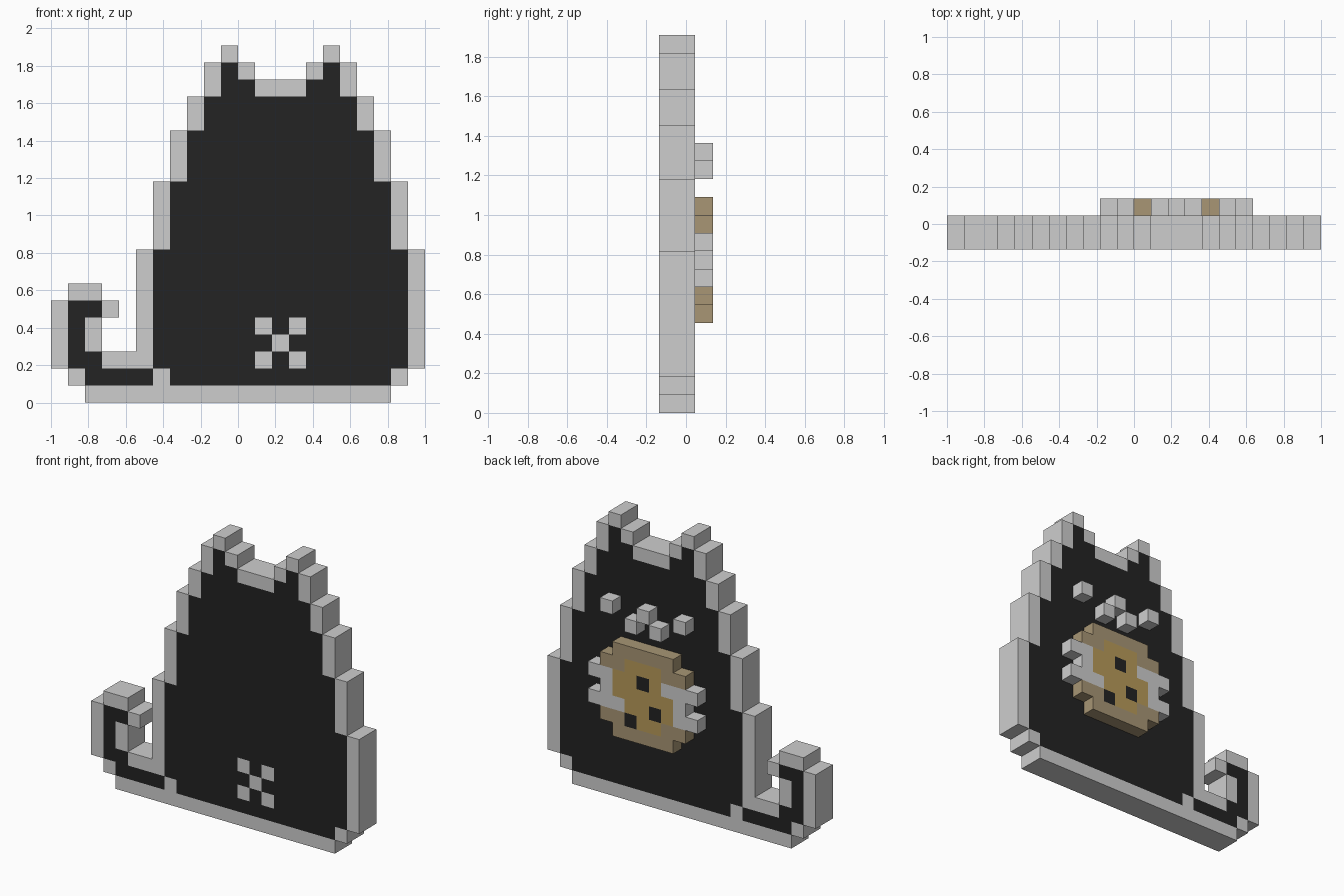
import bpy, bmesh
from mathutils import Vector

if "Cube" in bpy.data.objects:
    bpy.data.objects.remove(bpy.data.objects["Cube"])

C = 2 / 22                                   # size of one block
ORIGIN = Vector((-1, -1.5 * C, 0))


def material(name, rgb):
    m = bpy.data.materials.new(name)
    lin = [(v / 255 / 12.92) if v < 10 else ((v / 255 + 0.055) / 1.055) ** 2.4 for v in rgb]
    m.diffuse_color = (*lin, 1)
    m.use_nodes = True
    m.node_tree.nodes["Principled BSDF"].inputs["Base Color"].default_value = m.diffuse_color
    return m


GREY = material("light grey", (206, 206, 206))
BLACK = material("black", (35, 35, 35))
TAN = material("biscuit tan", (168, 150, 117))
GOLD = material("biscuit gold", (184, 155, 90))

cells = {}                                   # (column, layer, row) -> part name
part_material = {}


def fill(part, mat, spans, layers):
    """Each span is (first column, last column, first row, last row)."""
    part_material[part] = mat
    for c0, c1, r0, r1 in spans:
        for c in range(c0, c1 + 1):
            for r in range(r0, r1 + 1):
                for k in layers:
                    cells[c, k, r] = part


def mirrored(spans):
    """Repeat spans on the other side of the cat's middle column (13)."""
    return spans + [(26 - b, 26 - a, r0, r1) for a, b, r0, r1 in spans]


BODY = (0, 1)
# Stepped body: grey edge on both sides with black fur between
steps = [(5, 2, 8), (6, 9, 12), (7, 13, 15), (8, 16, 17)]
fill("body_fur", BLACK,
     [(c + 1, 25 - c, r0, r1) for c, r0, r1 in steps] + [(7, 19, 1, 1)], BODY)
fill("body_outline", GREY,
     mirrored([(c, c, r0, r1) for c, r0, r1 in steps] + [(6, 6, 1, 1)])
     + [(2, 19, 0, 0), (12, 14, 18, 18)], BODY)

# Ears
fill("ear_fur", BLACK, mirrored([(10, 11, 18, 18), (10, 10, 19, 19)]), BODY)
fill("ear_outline", GREY,
     mirrored([(9, 9, 18, 19), (11, 11, 19, 19), (10, 10, 20, 20)]), BODY)

# Curled tail
fill("tail_fur", BLACK, [(2, 5, 1, 1), (1, 2, 2, 2), (1, 1, 3, 4), (1, 2, 5, 5)], BODY)
fill("tail_outline", GREY,
     [(1, 1, 1, 1), (0, 0, 2, 5), (1, 2, 6, 6), (3, 3, 5, 5),
      (2, 2, 3, 4), (3, 4, 2, 2)], BODY)

# Cross mark set flush into the front
fill("rear_mark", GREY,
     mirrored([(12, 12, 2, 2), (12, 12, 4, 4)]) + [(13, 13, 3, 3)], (0,))

# Raised face: eyes, nose and mouth
FACE = (2,)
fill("eyes", GREY, mirrored([(10, 10, 14, 14)]), FACE)
fill("nose_and_mouth", GREY, mirrored([(12, 12, 13, 13)]) + [(13, 13, 14, 14)], FACE)

# Biscuit with lighter middle and dark chips
fill("biscuit_rim", TAN, [(11, 15, 5, 11), (10, 16, 6, 10)], FACE)
fill("biscuit_middle", GOLD, [(12, 14, 6, 10), (11, 15, 7, 9)], FACE)
fill("biscuit_chips", BLACK, [(13, 13, 9, 9), (14, 14, 6, 6), (12, 12, 7, 7)], FACE)

# Paws gripping the biscuit
fill("left_paw", GREY, [(16, 17, 9, 9), (16, 16, 8, 8), (15, 17, 7, 7)], FACE)
fill("right_paw", GREY, [(9, 11, 9, 9), (10, 10, 8, 8), (9, 10, 7, 7)], FACE)


# Build each part from the outer faces of its blocks
def build(part):
    bm = bmesh.new()
    verts = {}

    def vert(p):
        if p not in verts:
            verts[p] = bm.verts.new(ORIGIN + Vector(p) * C)
        return verts[p]

    for cell, owner in cells.items():
        if owner != part:
            continue
        for axis in range(3):
            for side in (0, 1):
                near = list(cell)
                near[axis] += 2 * side - 1
                if tuple(near) in cells:
                    continue
                u, v = (axis + 1) % 3, (axis + 2) % 3
                loop = []
                for du, dv in ((0, 0), (1, 0), (1, 1), (0, 1)):
                    p = list(cell)
                    p[axis] += side
                    p[u] += du
                    p[v] += dv
                    loop.append(vert(tuple(p)))
                bm.faces.new(loop if side else loop[::-1])
    mesh = bpy.data.meshes.new(part)
    bm.to_mesh(mesh)
    bm.free()
    mesh.materials.append(part_material[part])
    bpy.context.collection.objects.link(bpy.data.objects.new(part, mesh))


for name in part_material:
    build(name)
